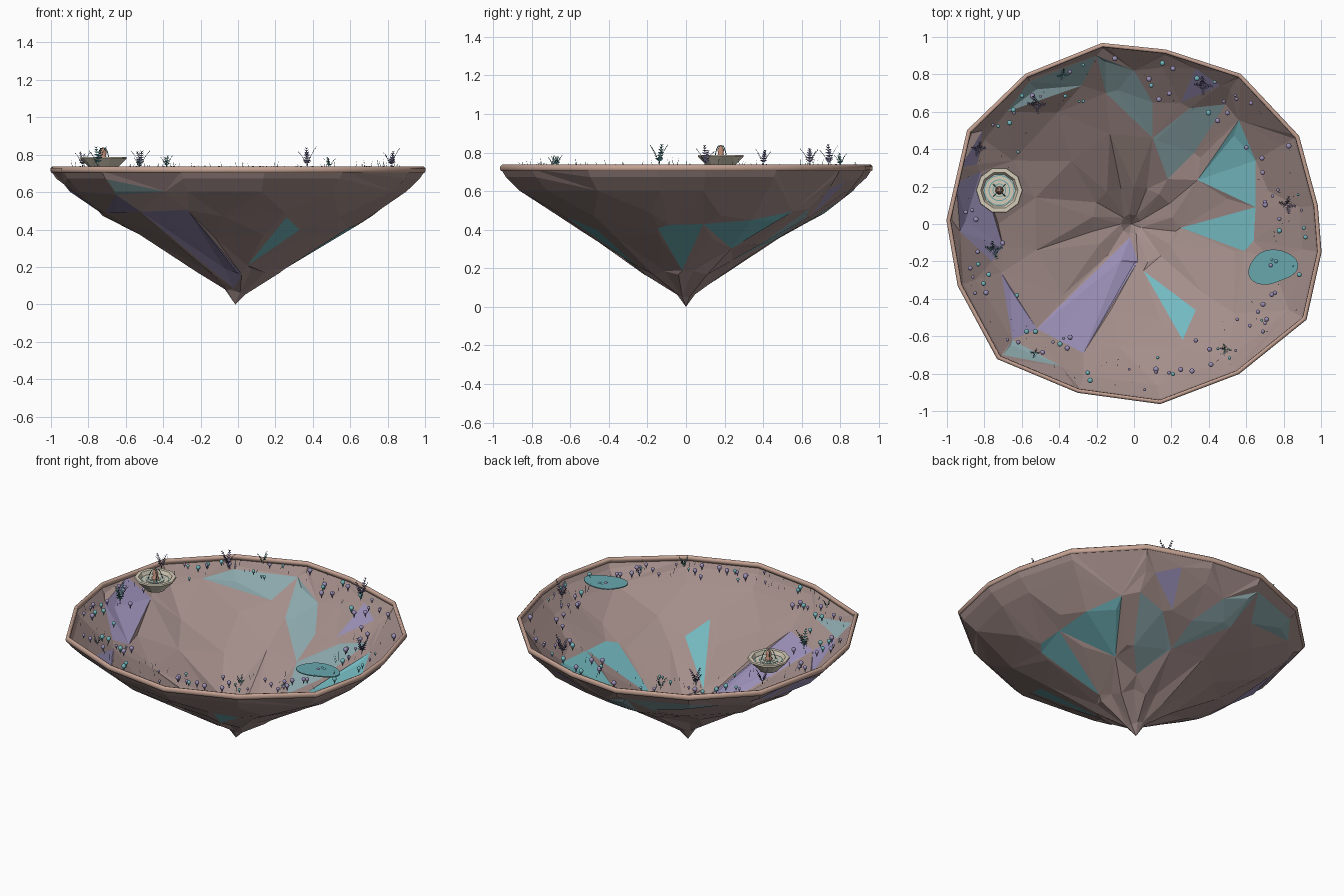
import bpy, bmesh, math, random
from mathutils import Vector, Matrix, noise
from mathutils.geometry import delaunay_2d_cdt

random.seed(4)
if "Cube" in bpy.data.objects:
    bpy.data.objects.remove(bpy.data.objects["Cube"])


def material(name, *rgb):
    m = bpy.data.materials.new(name)
    m.use_nodes = True
    m.diffuse_color = (*rgb, 1)
    m.node_tree.nodes["Principled BSDF"].inputs["Base Color"].default_value = (*rgb, 1)
    return m


earth = material("earth", .37, .27, .255)
teal = material("teal rock", .17, .48, .52)
pale_teal = material("pale teal rock", .26, .39, .41)
violet = material("violet rock", .33, .28, .48)
clay = material("clay rim", .56, .365, .295)
stone = material("pale stone", .66, .6, .48)
water = material("water", .14, .39, .42)
leaf = material("leaf", .08, .25, .26)
dusk_leaf = material("dusk leaf", .18, .16, .31)
copper = material("copper", .5, .25, .17)


def finish(bm, name, mats, smooth=False):
    mesh = bpy.data.meshes.new(name)
    bm.to_mesh(mesh)
    bm.free()
    for m in mats:
        mesh.materials.append(m)
    for p in mesh.polygons:
        p.use_smooth = smooth
    obj = bpy.data.objects.new(name, mesh)
    bpy.context.collection.objects.link(obj)
    return obj


def skin(bm, rings, closed=False):
    """Bridge equal-length loops of points with quads."""
    loops = [[bm.verts.new(p) for p in ring] for ring in rings]
    pairs = list(zip(loops, loops[1:] + loops[:1]))
    for a, b in pairs if closed else pairs[:-1]:
        for i in range(len(a)):
            j = (i + 1) % len(a)
            bm.faces.new((a[i], a[j], b[j], b[i]))
    return loops


def by_angle(points):
    c = sum((Vector(p) for p in points), Vector((0, 0))) / len(points)
    return sorted((Vector(p) for p in points), key=lambda p: math.atan2(p.y - c.y, p.x - c.x))


outline = by_angle([(-.17, .965), (.17, .93), (.57, .8), (.88, .47), (.98, .1), (1, -.15),
                    (.92, -.51), (.56, -.8), (.14, -.96), (-.3, -.9), (-.73, -.72),
                    (-.94, -.33), (-1, .02), (-.89, .5), (-.58, .8)])


def fraction(p):
    """Distance from the axis, as a share of the outline."""
    best = 0
    for a, b in zip(outline, outline[1:] + outline[:1]):
        n = Vector((b.y - a.y, a.x - b.x))
        best = max(best, n.dot(p) / n.dot(a))
    return best


# Height of the rock shell by share of the outline, steeper near the rim
slope = [(0, 0), (.055, .07), (.27, .215), (.58, .393), (.73, .475), (.83, .538), (.9, .603), (.972, .672), (1, .715)]


def height(p):
    t = fraction(p)
    if t > .999:
        return slope[-1][1]
    for (t0, z0), (t1, z1) in zip(slope, slope[1:]):
        if t <= t1:
            z = z0 + (z1 - z0) * (t - t0) / (t1 - t0)
            break
    angle = math.atan2(p.y, p.x)
    if .1 < t < .3:  # flutes around the tip
        z += .013 * math.sin(9 * angle)
    if .5 < t < .88:  # hollow in the back left flank
        z -= .035 * max(0, math.cos(angle - .7)) ** 6
    return z + .013 * noise.noise(Vector((p.x * 4, p.y * 4, .3))) if .1 < t < .88 else z


# Faceted rock shell, with coloured mineral facets cut into it
teal_facets = [
    [(.05, -.25), (.33, -.46), (.26, -.62)],
    [(.34, .235), (.56, .555), (.65, .34), (.65, .09)],
    [(.25, -.02), (.65, .09), (.64, -.09), (.59, -.145)]]
pale_facets = [
    [(-.2, .9), (-.15, .7), (.1, .46), (.1, .65), (0, .82)],
    [(.1, .46), (.3, .62), (.49, .64), (.32, .38), (.18, .24)],
    [(-.56, .76), (-.2, .9), (-.28, .74), (-.68, .6)],
    [(-.7, -.7), (-.65, -.62), (-.39, -.76)]]
violet_facets = [
    [(-.02, -.07), (.02, -.2), (-.27, -.69), (-.52, -.56)],
    [(-.95, .22), (-.82, .28), (-.7, -.12), (-.76, -.2), (-.93, -.04)],
    [(-.71, -.26), (-.52, -.56), (-.65, -.62)],
    [(.33, .83), (.46, .74), (.25, .65)],
    [(-.93, .3), (-.81, .5), (-.84, .32)]]

points, regions, paints = [], [], []
for paint, group in enumerate(([outline], teal_facets, pale_facets, violet_facets)):
    for region in group:
        regions.append(list(range(len(points), len(points) + len(region))))
        paints.append(paint)
        points += by_angle(region)
tip = Vector((-.015, 0))
for share, count, wobble in ((.055, 9, 0), (.22, 18, .05), (.52, 12, .08), (.74, 13, .04)):
    for i in range(count):
        a = math.tau * (i + .5) / count
        d = Vector((math.cos(a), math.sin(a)))
        p = d * share / fraction(d) * random.uniform(1 - wobble, 1 + wobble)
        points.append(p + tip if share < .1 else p)
points += [p * s for p in outline for s in (.9, .972)] + [tip]

flat, _, tris, _, _, sources = delaunay_2d_cdt(points, [], regions, 1, 1e-4)
bm = bmesh.new()
verts = [bm.verts.new((p.x, p.y, 0 if (p - tip).length < .01 else height(p))) for p in flat]
for tri_ids, source in zip(tris, sources):
    face = bm.faces.new([verts[i] for i in reversed(tri_ids)])
    face.material_index = paints[max(source, default=0)]
bm.normal_update()
finish(bm, "rock_shell", [earth, teal, pale_teal, violet])

# Rounded rim following the outline
bm = bmesh.new()
section = [(.998, .703), (1.003, .713), (1.003, .728), (.994, .737), (.982, .734), (.979, .72), (.985, .705)]
skin(bm, [[(p.x * s, p.y * s, z) for p in outline] for s, z in section], True)
bmesh.ops.recalc_face_normals(bm, faces=bm.faces)
finish(bm, "rim", [clay], True)


# Fountain: faceted basin, ringed water, spout and arching jets
def lathe(name, profile, sides, mat, at, smooth=False):
    bm = bmesh.new()
    loops = skin(bm, [[(r * math.cos(math.tau * i / sides), r * math.sin(math.tau * i / sides), z)
                       for i in range(sides)] for r, z in profile])
    bm.faces.new(loops[-1])
    bm.faces.new(reversed(loops[0]))
    bmesh.ops.recalc_face_normals(bm, faces=bm.faces)
    obj = finish(bm, name, [mat], smooth)
    obj.location = at
    return obj


spot = (-.72, .18, .73)
lathe("fountain_basin", [(.06, -.02), (.075, 0), (.115, .04), (.125, .05), (.122, .058),
                         (.1, .058), (.088, .036), (.02, .03)], 10, stone, spot)
for i, r in enumerate((.082, .058, .036)):
    lathe(f"fountain_water_{i}", [(r, .036 + i * .003), (r, .038 + i * .003)], 24, water, spot)
    lathe(f"fountain_ring_{i}", [(r - .005, .037 + i * .003), (r - .005, .04 + i * .003)], 24, stone, spot)
lathe("fountain_spout", [(.024, .04), (.02, .055), (.014, .062), (.018, .085), (.005, .108)], 10, copper, spot, True)

curve = bpy.data.curves.new("fountain_jets", "CURVE")
curve.dimensions = "3D"
curve.bevel_depth = .0025
curve.bevel_resolution = 1
curve.materials.append(water)
for k in range(4):
    a = math.tau * (k + .5) / 4
    spline = curve.splines.new("POLY")
    spline.points.add(7)
    for i, pt in enumerate(spline.points):
        u = i / 7
        r = .045 * u
        pt.co = (r * math.cos(a), r * math.sin(a), .095 + .07 * u - .125 * u * u, 1)
jets = bpy.data.objects.new("fountain_jets", curve)
jets.location = spot
bpy.context.collection.objects.link(jets)

# Pond: thin plate with a rounded, irregular shore
bm = bmesh.new()
shore = []
for i in range(32):
    a = math.tau * i / 32
    r = 1 + .1 * math.sin(2 * a + .3) + .06 * math.sin(3 * a + 2)
    shore.append((.74 + .127 * r * math.cos(a), -.23 + .094 * r * math.sin(a)))
loops = skin(bm, [[(x, y, z) for x, y in shore] for z in (.724, .73)])
bm.faces.new(loops[-1])
bm.faces.new(reversed(loops[0]))
bmesh.ops.recalc_face_normals(bm, faces=bm.faces)
finish(bm, "pond", [water])


# Ferns: arching stems lined with leaflets
def tri(bm, *pts):
    bm.faces.new([bm.verts.new(p) for p in pts])


def fern(name, x, y, size, mat, stems=4):
    bm = bmesh.new()
    for s in range(stems):
        a = math.tau * s / stems + random.uniform(-.4, .4)
        out, side = Vector((math.cos(a), math.sin(a), 0)), Vector((-math.sin(a), math.cos(a), 0))
        tall = size * random.uniform(.7, 1)
        path = [out * (.42 * size * u ** 1.5) + Vector((0, 0, tall * (1.25 * u - .25 * u * u)))
                for u in (i / 8 for i in range(9))]
        for i in range(8):
            p, q = path[i], path[i + 1]
            tri(bm, p - side * .002, p + side * .002, q)
            tri(bm, p - out * .002, p + out * .002, q)
            if i > 1:
                reach = .2 * size * (1.15 - i / 9)
                for sign in (-1, 1):
                    tri(bm, p, p + (q - p) * .8, p + side * sign * reach + out * .008 + Vector((0, 0, .1 * size)))
    finish(bm, name, [mat]).location = (x, y, .725)


ferns = [(-.52, .64, .12), (-.38, .8, .08), (-.83, .4, .1), (-.75, -.14, .12),
         (.37, .74, .12), (.82, .1, .115), (.49, -.67, .075), (-.53, -.69, .06)]
for i, (x, y, h) in enumerate(ferns):
    fern(f"fern_{i}", x, y, h, dusk_leaf if i in (0, 2, 4, 5) else leaf)


# Scatter of buds and grass near the rim
def scatter():
    a = random.uniform(0, math.tau)
    d = Vector((math.cos(a), math.sin(a)))
    p = d / fraction(d) * random.uniform(.72, .94)
    return Vector((p.x, p.y, .725))


for name, mat, count in (("violet_buds", violet, 65), ("teal_buds", teal, 38)):
    bm = bmesh.new()
    for _ in range(count):
        p, r = scatter(), random.uniform(.007, .015)
        bmesh.ops.create_icosphere(bm, subdivisions=2, radius=r, matrix=Matrix.Translation(p))
        bmesh.ops.create_cone(bm, segments=6, radius1=.001, radius2=r * .6, depth=r * 2,
                              matrix=Matrix.Translation(p - Vector((0, 0, r * 1.5))))
    finish(bm, name, [mat], True)

bm = bmesh.new()
for _ in range(70):
    p = scatter()
    lean = Vector((random.uniform(-.012, .012), random.uniform(-.012, .012), random.uniform(.02, .055)))
    for w in (Vector((.002, 0, 0)), Vector((0, .002, 0))):
        tri(bm, p - w, p + w, p + lean)
finish(bm, "grass_blades", [leaf])
